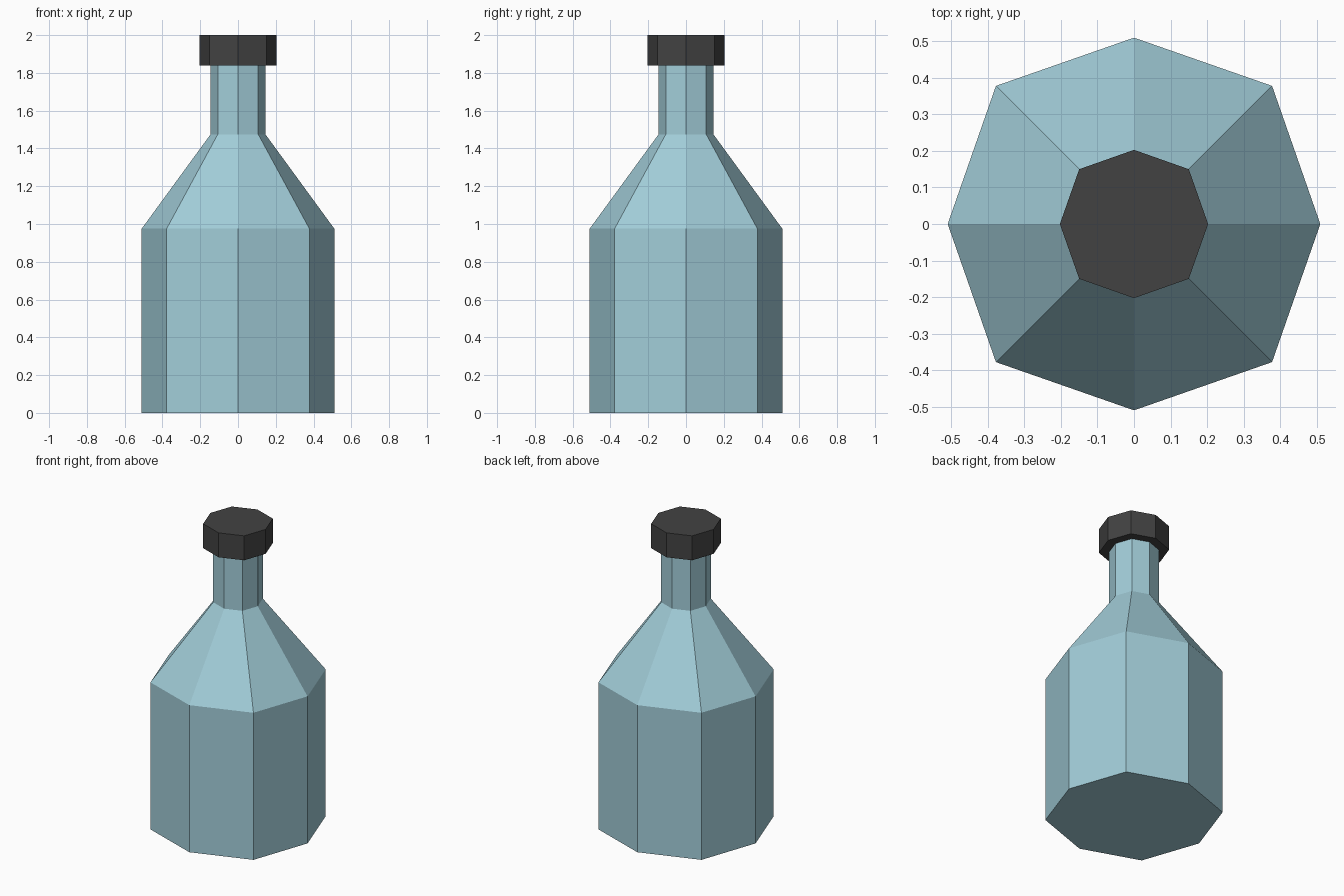
import bpy, bmesh, math

if "Cube" in bpy.data.objects:
    bpy.data.objects.remove(bpy.data.objects["Cube"])


def material(name, rgb):
    m = bpy.data.materials.new(name)
    m.diffuse_color = (*rgb, 1)
    m.use_nodes = True
    m.node_tree.nodes["Principled BSDF"].inputs["Base Color"].default_value = m.diffuse_color
    return m


def octagon_lathe(name, profile, mat):
    """Stack eight-sided rings from (axis radius, diagonal offset, z) and cap both ends."""
    bm = bmesh.new()
    rings = []
    for axis_r, diag, z in profile:
        ring = []
        for i in range(8):
            r = axis_r if i % 2 == 0 else diag * math.sqrt(2)
            a = i * math.pi / 4
            ring.append(bm.verts.new((r * math.cos(a), r * math.sin(a), z)))
        rings.append(ring)
    for low, high in zip(rings, rings[1:]):
        for i in range(8):
            j = (i + 1) % 8
            bm.faces.new((low[i], low[j], high[j], high[i]))
    bm.faces.new(rings[0][::-1])
    bm.faces.new(rings[-1])
    mesh = bpy.data.meshes.new(name)
    bm.to_mesh(mesh)
    bm.free()
    mesh.materials.append(mat)
    ob = bpy.data.objects.new(name, mesh)
    bpy.context.collection.objects.link(ob)
    return ob


glass = material("pale blue glass", (0.36, 0.61, 0.69))
dark = material("dark grey cap", (0.055, 0.055, 0.055))

# Bottle: straight body, sloped shoulder, narrow neck
octagon_lathe("bottle", [(0.51, 0.378, 0), (0.51, 0.378, 0.975),
                         (0.145, 0.107, 1.475), (0.145, 0.107, 1.84)], glass)

# Cap
octagon_lathe("cap", [(0.203, 0.15, 1.838), (0.203, 0.15, 2.0)], dark)
